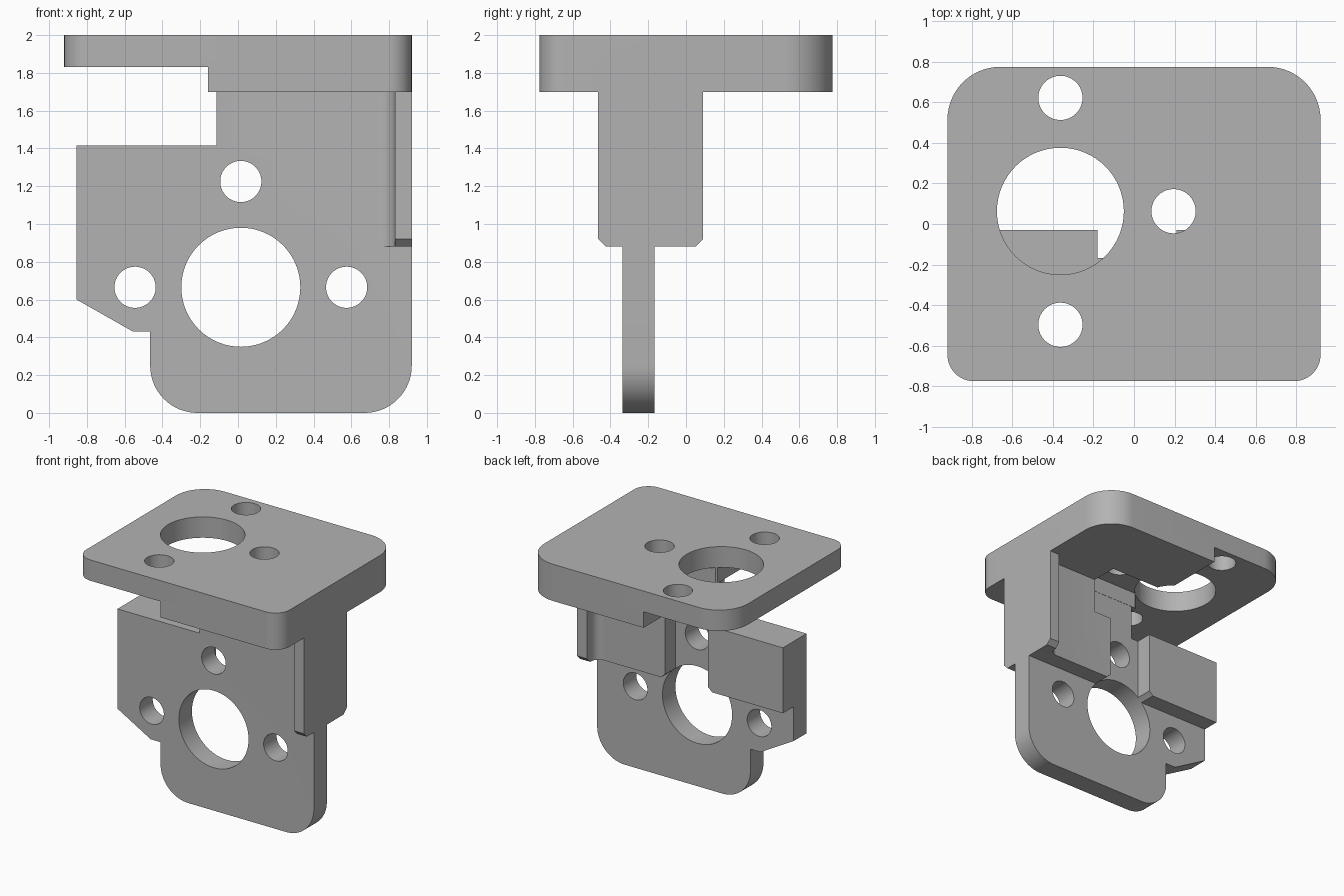
import bpy, bmesh
from math import sin, cos, pi, radians

if "Cube" in bpy.data.objects:
    bpy.data.objects.remove(bpy.data.objects["Cube"])

grey = bpy.data.materials.new("matte grey")
grey.use_nodes = True
grey.diffuse_color = (0.45, 0.45, 0.45, 1)
grey.node_tree.nodes["Principled BSDF"].inputs["Base Color"].default_value = (0.45, 0.45, 0.45, 1)


def arc(cx, cy, r, start, end, n=16):
    """Points along an arc, angles in degrees."""
    angles = [radians(start + (end - start) * i / n) for i in range(n + 1)]
    return [(cx + r * cos(a), cy + r * sin(a)) for a in angles]


def prism(name, points, axis, low, high):
    """Extrude a flat outline along an axis; outline uses the other two axes in order."""
    place = {"x": lambda p, h: (h, p[0], p[1]),
             "y": lambda p, h: (p[0], h, p[1]),
             "z": lambda p, h: (p[0], p[1], h)}[axis]
    bm = bmesh.new()
    face = bm.faces.new([bm.verts.new(place(p, low)) for p in points])
    side = bmesh.ops.extrude_face_region(bm, geom=[face])
    for v in side["geom"]:
        if isinstance(v, bmesh.types.BMVert):
            v.co["xyz".index(axis)] = high
    bmesh.ops.recalc_face_normals(bm, faces=bm.faces)
    mesh = bpy.data.meshes.new(name)
    bm.to_mesh(mesh)
    bm.free()
    mesh.materials.append(grey)
    obj = bpy.data.objects.new(name, mesh)
    bpy.context.collection.objects.link(obj)
    return obj


def box(name, x, y, z):
    return prism(name, [(x[0], y[0]), (x[1], y[0]), (x[1], y[1]), (x[0], y[1])], "z", *z)


def combine(target, other, operation):
    """Apply a boolean and remove the second solid."""
    mod = target.modifiers.new("combine", "BOOLEAN")
    mod.operation, mod.solver, mod.object = operation, "EXACT", other
    bpy.ops.object.select_all(action="DESELECT")
    bpy.context.view_layer.objects.active = target
    target.select_set(True)
    bpy.ops.object.modifier_apply(modifier=mod.name)
    bpy.data.objects.remove(other)


def drill(target, axis, a, b, r, low, high):
    outline = arc(a, b, r, 0, 360, 64)[:-1]
    combine(target, prism("drill", outline, axis, low, high), "DIFFERENCE")


# Top plate with rounded corners, thinner on one side and pocketed underneath
W, D, RB, RF = 0.92, 0.775, 0.26, 0.13
outline = (arc(W - RB, D - RB, RB, 0, 90) + arc(RB - W, D - RB, RB, 90, 180)
           + arc(RF - W, RF - D, RF, 180, 270) + arc(W - RF, RF - D, RF, 270, 360))
bracket = prism("motor_bracket", outline, "z", 1.70, 2.0)
combine(bracket, box("step", (-1.2, -0.16), (-1, 1), (1.5, 1.83)), "DIFFERENCE")
combine(bracket, box("pocket", (-0.3, 0.37), (-0.165, 0.19), (1.5, 1.83)), "DIFFERENCE")
for x, y, r in [(-0.363, 0.063, 0.313), (-0.363, 0.622, 0.109),
                (-0.363, -0.497, 0.109), (0.195, 0.063, 0.109)]:
    drill(bracket, "z", x, y, r, 1.6, 2.1)

# Upright plate
outline = (arc(0.67, 0.25, 0.25, 360, 270) + arc(-0.215, 0.25, 0.25, 270, 180)
           + [(-0.465, 0.43), (-0.555, 0.43), (-0.855, 0.6), (-0.855, 1.415),
              (-0.115, 1.415), (-0.115, 1.9), (0.92, 1.9)])
upright = prism("upright_plate", outline, "y", -0.335, -0.167)

# Side rib with filleted joints, rear pad and chamfered lower end
outline = ([(0.21, -0.25), (0.74, -0.25)] + arc(0.74, -0.425, 0.09, 90, 0, 10)
           + [(0.83, -0.465), (0.92, -0.465), (0.92, 0.09), (0.83, 0.09)]
           + arc(0.76, 0.04, 0.07, 0, -90, 10) + [(0.21, -0.03)])
rib = prism("side_rib", outline, "z", 0.8, 1.9)
outline = [(-0.425, 0.88), (0.05, 0.88), (0.09, 0.92), (0.09, 1.8),
           (-0.465, 1.8), (-0.465, 0.92)]
combine(rib, prism("chamfer", outline, "x", 0, 1.1), "INTERSECT")
combine(rib, box("notch", (0.1, 0.37), (-0.3, 0.1), (1.415, 2)), "DIFFERENCE")

# Rear pad on the other side
pad = box("rear_pad", (-0.855, -0.18), (-0.25, -0.03), (0.88, 1.415))

for part in (rib, pad):
    combine(upright, part, "UNION")

# Motor opening and screw holes through the upright
for x, z, r in [(0.015, 0.665, 0.315), (0.015, 1.225, 0.109),
                (-0.545, 0.665, 0.109), (0.575, 0.665, 0.109)]:
    drill(upright, "y", x, z, r, -0.7, 0.3)

combine(bracket, upright, "UNION")
bpy.context.view_layer.objects.active = bracket
bracket.select_set(True)
bpy.ops.object.shade_smooth_by_angle(angle=radians(30))
